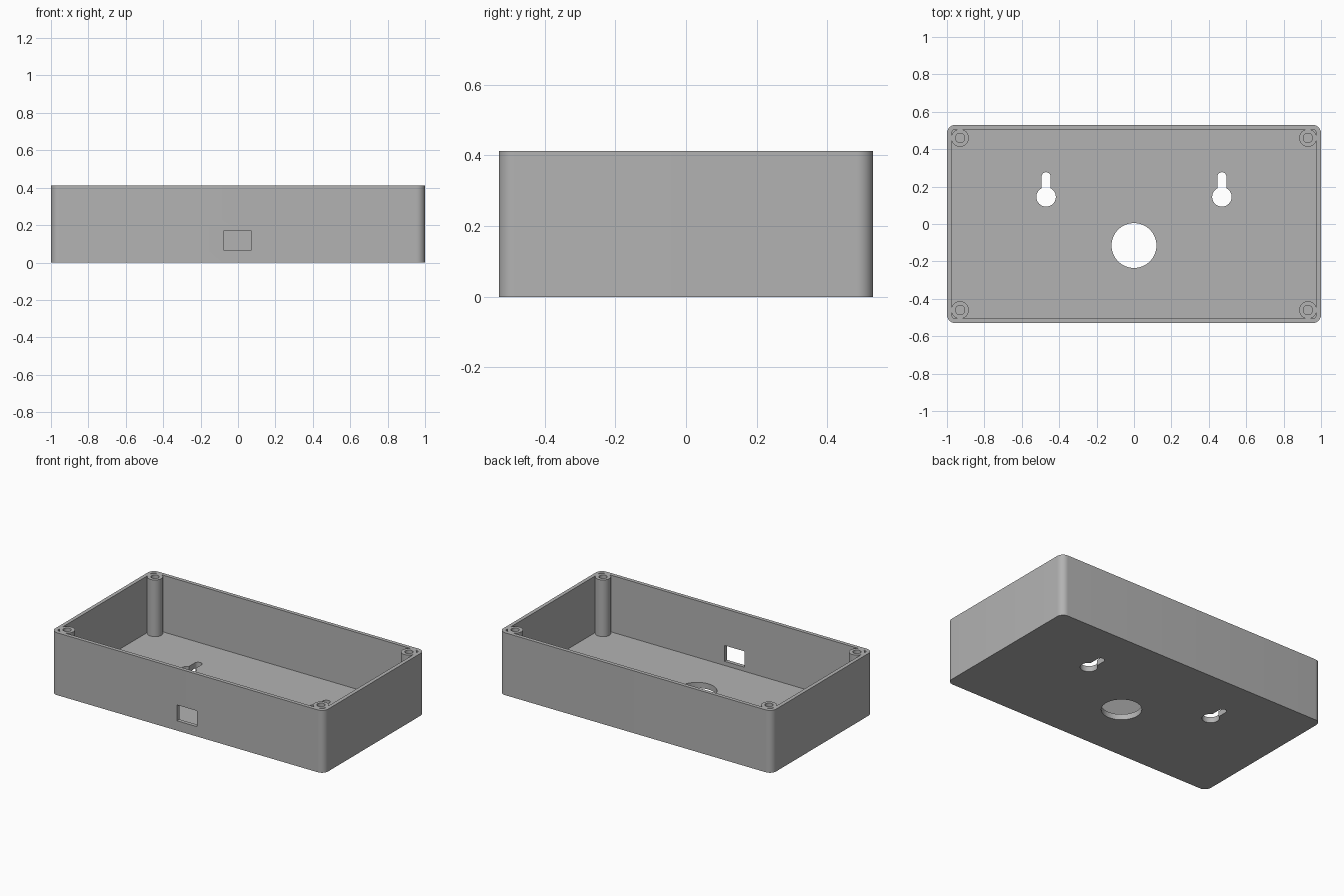
import bpy, bmesh, math

cube = bpy.data.objects.get("Cube")
if cube:
    bpy.data.objects.remove(cube, do_unlink=True)

WIDTH, DEPTH, HEIGHT = 2.0, 1.06, 0.413
WALL, FLOOR = 0.025, 0.0375
POST_X, POST_Y = 0.93, 0.46

grey = bpy.data.materials.new("grey plastic")
grey.use_nodes = True
colour = (0.45, 0.45, 0.45, 1)
grey.diffuse_color = colour
grey.node_tree.nodes["Principled BSDF"].inputs["Base Color"].default_value = colour


def arc(cx, cy, r, start, end, steps):
    angles = [math.radians(start + (end - start) * i / steps) for i in range(steps + 1)]
    return [(cx + r * math.cos(a), cy + r * math.sin(a)) for a in angles]


def circle(cx, cy, r, steps=48):
    return arc(cx, cy, r, 0, 360, steps)[:-1]


def rounded_rect(w, d, r):
    x, y = w / 2 - r, d / 2 - r
    corners = [(x, y), (-x, y), (-x, -y), (x, -y)]
    return [p for i, (cx, cy) in enumerate(corners)
            for p in arc(cx, cy, r, 90 * i, 90 * i + 90, 10)]


def keyhole(cx, cy, r, slot_r, slot_y):
    # round head opening with a narrow slot running up to a rounded end
    a = math.degrees(math.acos(slot_r / r))
    return arc(cx, cy, r, 180 - a, 360 + a, 40) + arc(cx, slot_y, slot_r, 0, 180, 16)


def prism(name, outline, z0, z1):
    bm = bmesh.new()
    base = bm.faces.new([bm.verts.new((x, y, z0)) for x, y in outline])
    top = bmesh.ops.extrude_face_region(bm, geom=[base])["geom"]
    verts = [v for v in top if isinstance(v, bmesh.types.BMVert)]
    bmesh.ops.translate(bm, verts=verts, vec=(0, 0, z1 - z0))
    bmesh.ops.recalc_face_normals(bm, faces=bm.faces)
    mesh = bpy.data.meshes.new(name)
    bm.to_mesh(mesh)
    bm.free()
    mesh.materials.append(grey)
    obj = bpy.data.objects.new(name, mesh)
    bpy.context.collection.objects.link(obj)
    return obj


def combine(target, tool, operation):
    mod = target.modifiers.new(tool.name, "BOOLEAN")
    mod.operation, mod.solver, mod.object = operation, "EXACT", tool
    bpy.context.view_layer.objects.active = target
    bpy.ops.object.modifier_apply(modifier=mod.name)
    bpy.data.objects.remove(tool, do_unlink=True)


# Open tray with rounded vertical corners
tray = prism("enclosure_tray", rounded_rect(WIDTH, DEPTH, 0.045), 0, HEIGHT)
cavity = rounded_rect(WIDTH - 2 * WALL, DEPTH - 2 * WALL, 0.02)
combine(tray, prism("cavity", cavity, FLOOR, HEIGHT + 0.1), "DIFFERENCE")

# Corner screw posts with blind holes
for sx in (-1, 1):
    for sy in (-1, 1):
        x, y = sx * POST_X, sy * POST_Y
        combine(tray, prism("screw_post", circle(x, y, 0.047), FLOOR / 2, HEIGHT), "UNION")
        combine(tray, prism("screw_hole", circle(x, y, 0.025, 32), FLOOR, HEIGHT + 0.1), "DIFFERENCE")

# Cable opening and hanging keyholes through the floor
combine(tray, prism("cable_hole", circle(0, -0.115, 0.12, 64), -0.1, 0.1), "DIFFERENCE")
for x in (-0.47, 0.47):
    combine(tray, prism("keyhole", keyhole(x, 0.145, 0.052, 0.024, 0.253), -0.1, 0.1), "DIFFERENCE")

# Rectangular port in the front wall
port = [(-0.076, -0.6), (0.07, -0.6), (0.07, -0.48), (-0.076, -0.48)]
combine(tray, prism("front_port", port, 0.065, 0.17), "DIFFERENCE")

# Smooth round surfaces, sharp edges
bpy.ops.object.select_all(action="DESELECT")
tray.select_set(True)
bpy.context.view_layer.objects.active = tray
bpy.ops.object.shade_smooth_by_angle(angle=math.radians(30))
